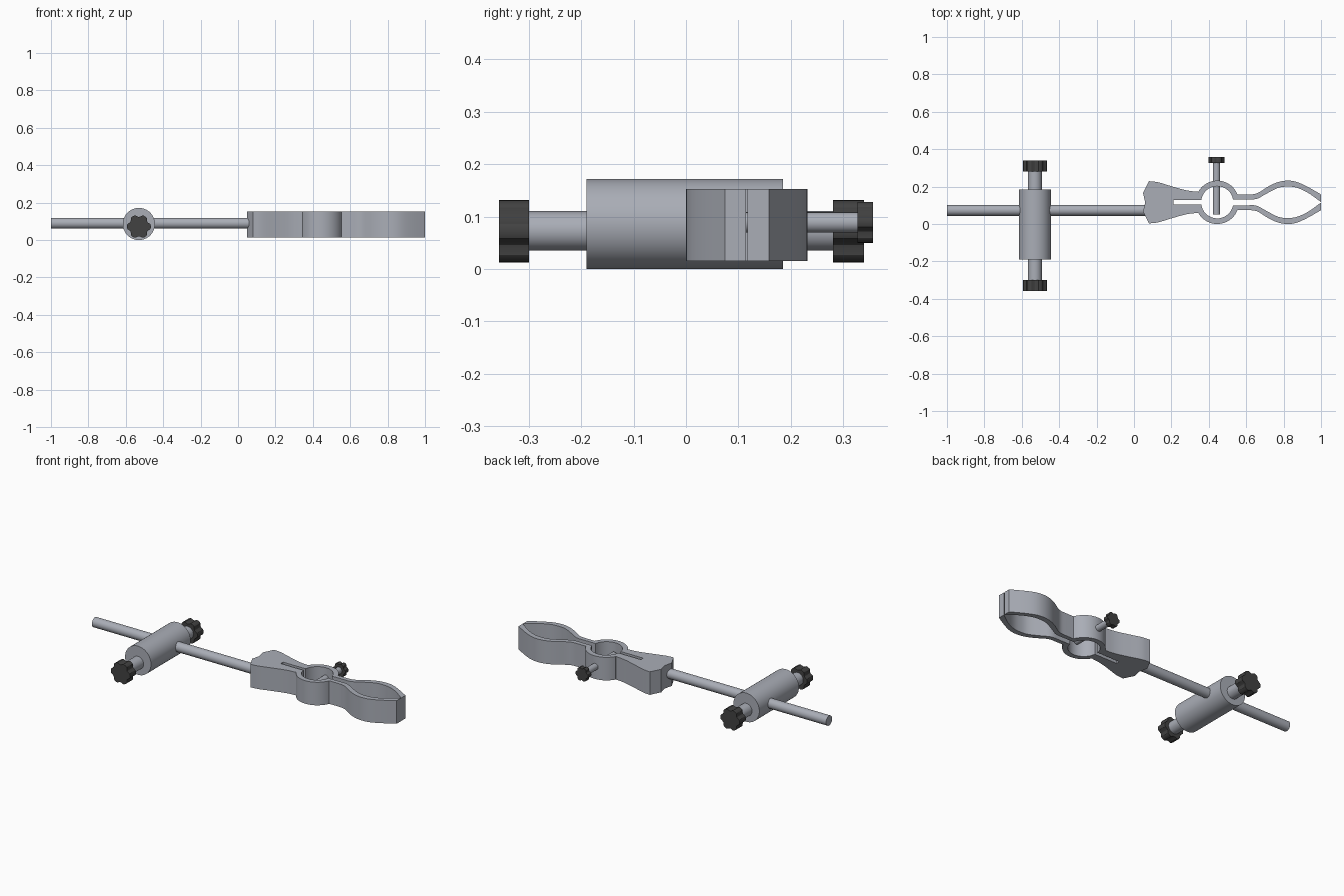
import bpy, bmesh, math
from mathutils import Vector

if "Cube" in bpy.data.objects:
    bpy.data.objects.remove(bpy.data.objects["Cube"])


def material(name, rgb):
    m = bpy.data.materials.new(name)
    m.diffuse_color = (*rgb, 1)
    m.use_nodes = True
    m.node_tree.nodes["Principled BSDF"].inputs["Base Color"].default_value = m.diffuse_color
    return m


STEEL = material("grey steel", (0.40, 0.42, 0.47))
DARK = material("dark plastic", (0.055, 0.055, 0.055))


def prism(name, outline, place, depth, mat, angle=30):
    """Extrude a closed 2D outline; place(u, v, w) maps it into space."""
    bm = bmesh.new()
    a = [bm.verts.new(place(u, v, 0)) for u, v in outline]
    b = [bm.verts.new(place(u, v, depth)) for u, v in outline]
    n = len(outline)
    bm.faces.new(a)
    bm.faces.new(b[::-1])
    for i in range(n):
        j = (i + 1) % n
        bm.faces.new((a[j], a[i], b[i], b[j]))
    bmesh.ops.recalc_face_normals(bm, faces=bm.faces)
    me = bpy.data.meshes.new(name)
    bm.to_mesh(me)
    bm.free()
    ob = bpy.data.objects.new(name, me)
    bpy.context.collection.objects.link(ob)
    me.materials.append(mat)
    bpy.ops.object.select_all(action='DESELECT')
    ob.select_set(True)
    bpy.context.view_layer.objects.active = ob
    bpy.ops.object.shade_smooth_by_angle(angle=math.radians(angle))
    return ob


def arc(cx, cy, r, a0, a1, n):
    return [(cx + r * math.cos(math.radians(a0 + (a1 - a0) * i / n)),
             cy + r * math.sin(math.radians(a0 + (a1 - a0) * i / n))) for i in range(n + 1)]


def spline(pts, n=4):
    """Catmull-Rom curve through the points."""
    p = [Vector(q) for q in pts]
    p = [2 * p[0] - p[1]] + p + [2 * p[-1] - p[-2]]
    out = []
    for i in range(1, len(p) - 2):
        for k in range(n):
            t = k / n
            q = 0.5 * (2 * p[i] + (p[i + 1] - p[i - 1]) * t
                       + (2 * p[i - 1] - 5 * p[i] + 4 * p[i + 1] - p[i + 2]) * t * t
                       + (3 * p[i] - p[i - 1] - 3 * p[i + 1] + p[i + 2]) * t ** 3)
            out.append(tuple(q))
    return out + [pts[-1]]


def along_y(x, z, y):
    return lambda u, v, w: (x + u, y + w, z + v)


def circle(r, n=40):
    return arc(0, 0, r, 0, 360, n)[:-1]


def star(r):
    """Six blunt lobes with rounded valleys between them."""
    pts = []
    for k in range(6):
        for a, f in ((-13, 0.97), (-6, 1), (6, 1), (13, 0.97), (22, 0.85), (30, 0.81), (38, 0.85)):
            t = math.radians(60 * k + a)
            pts.append((r * f * math.cos(t), r * f * math.sin(t)))
    return pts


# Support rod
prism("support_rod", circle(0.029), lambda u, v, w: (-1 + w, 0.073 + u, 0.09 + v), 1.09, STEEL)

# Boss with a screw and star knob at each end
BX = -0.53
prism("boss_cylinder", circle(0.086, 56), along_y(BX, 0.086, -0.19), 0.375, STEEL)
for side, y0, y1, k0, k1 in (("front", -0.305, -0.18, -0.357, -0.30),
                             ("back", 0.18, 0.285, 0.281, 0.34)):
    prism(side + "_boss_screw", circle(0.0375), along_y(BX, 0.073, y0), y1 - y0, STEEL)
    prism(side + "_boss_knob", star(0.064), along_y(BX, 0.072, k0), k1 - k0, DARK, 25)

# Clamp jaws: upper half of the outline, mirrored about the centre line
CY = 0.116
RX = 0.445


def ring(r, x_side, h):
    """Angle at which a ring of radius r reaches height h on one side."""
    a = math.degrees(math.asin(h / r))
    return a if x_side > 0 else 180 - a


half = [(0.06, 0.0), (0.048, 0.05)]
half += spline([(0.08, 0.113), (0.13, 0.107), (0.20, 0.086), (0.28, 0.064), (0.345, 0.056)])
half += arc(RX, 0, 0.116, ring(0.116, -1, 0.058), ring(0.116, 1, 0.042), 18)
half += spline([(0.60, 0.042), (0.655, 0.047), (0.72, 0.086), (0.77, 0.108),
                (0.82, 0.116), (0.87, 0.109), (0.93, 0.082), (1.0, 0.042)])
half += spline([(1.0, 0.0015), (0.93, 0.051), (0.87, 0.078), (0.82, 0.084),
                (0.77, 0.077), (0.71, 0.047), (0.655, 0.018), (0.60, 0.016)])
half += arc(RX, 0, 0.086, ring(0.086, 1, 0.016), ring(0.086, -1, 0.011), 18)
half += [(0.21, 0.011)]
outline = [(x, CY + y) for x, y in half]
outline += [(x, CY - y) for x, y in reversed(half[1:])]
prism("clamp_jaws", outline, lambda u, v, w: (u, v, 0.015 + w), 0.138, STEEL)

# Clamp tightening screw and its small knob
prism("clamp_screw", circle(0.0195), along_y(0.441, 0.089, 0.05), 0.28, STEEL)
prism("clamp_knob", star(0.042), along_y(0.441, 0.089, 0.327), 0.030, DARK, 25)
